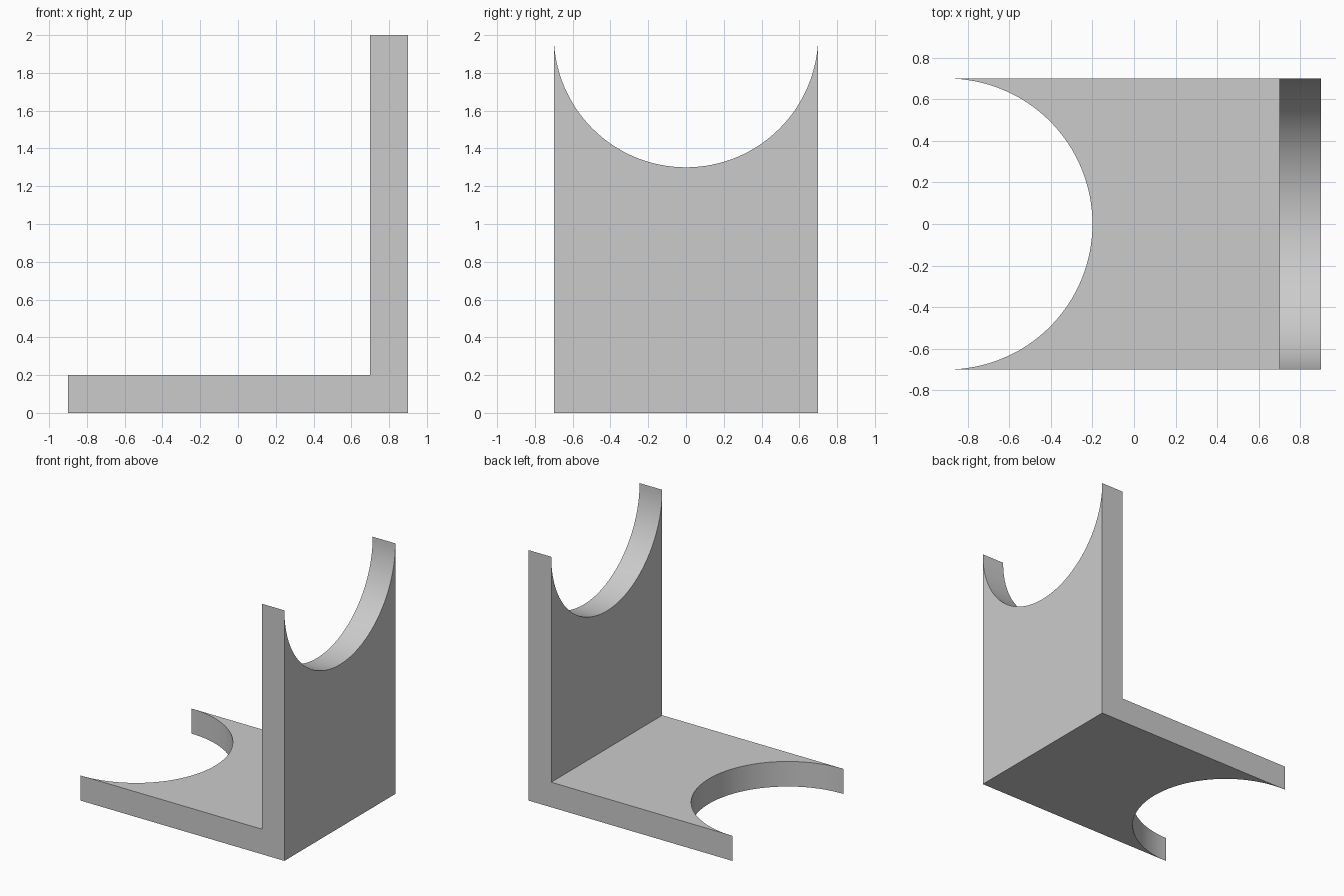
import bpy, bmesh
from math import cos, sin, pi

if "Cube" in bpy.data.objects:
    bpy.data.objects.remove(bpy.data.objects["Cube"])

HALF_DEPTH, THICK, RADIUS, SEGS = 0.7, 0.2, 0.7, 64


def base(u, y, d):
    # u runs left from the outer corner, d is height through the plate
    return (0.9 - u, y, d)


def upright(u, y, d):
    # u runs up from the outer corner, d is depth through the plate
    return (0.9 - d, y, u)


bm = bmesh.new()


def face(points):
    return bm.faces.new([bm.verts.new(p) for p in points])


# Each plate ends in a full-width semicircular notch
for place, length in ((base, 1.8), (upright, 2.0)):
    arc = [(length - RADIUS * sin(pi * i / SEGS), RADIUS * cos(pi * i / SEGS))
           for i in range(SEGS + 1)]
    # Outer and inner plate surfaces
    for d in (0.0, THICK):
        outline = arc + [(d, -HALF_DEPTH), (d, HALF_DEPTH)]
        face([place(u, y, d) for u, y in outline])
    # Curved notch wall
    for (u0, y0), (u1, y1) in zip(arc, arc[1:]):
        face([place(u0, y0, 0), place(u1, y1, 0),
              place(u1, y1, THICK), place(u0, y0, THICK)])

# L-shaped front and back sides
profile = [(-0.9, 0), (0.9, 0), (0.9, 2), (0.7, 2), (0.7, THICK), (-0.9, THICK)]
for y in (-HALF_DEPTH, HALF_DEPTH):
    face([(x, y, z) for x, z in profile])

bmesh.ops.remove_doubles(bm, verts=bm.verts, dist=1e-5)
bmesh.ops.recalc_face_normals(bm, faces=bm.faces)
mesh = bpy.data.meshes.new("notched_bracket")
bm.to_mesh(mesh)
bm.free()

bracket = bpy.data.objects.new("notched_bracket", mesh)
bpy.context.collection.objects.link(bracket)
bpy.context.view_layer.objects.active = bracket
bracket.select_set(True)
bpy.ops.object.shade_smooth_by_angle()
